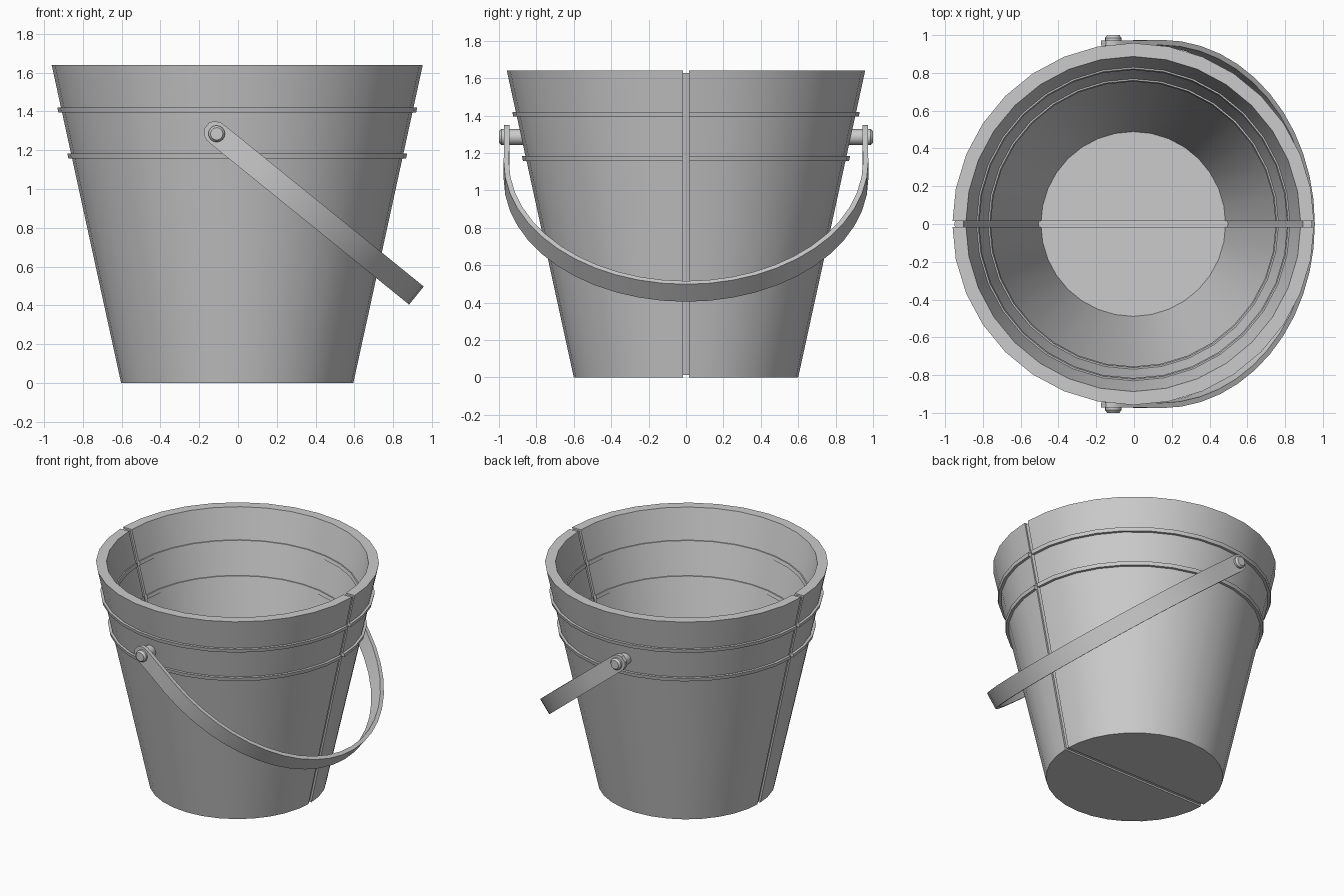
import bpy, bmesh, math
from mathutils import Vector

if "Cube" in bpy.data.objects:
    bpy.data.objects.remove(bpy.data.objects["Cube"])

CX = -0.004          # bucket axis
GAP = 0.016          # half width of the seam groove
SIDES = 32
H = 1.64


def finish(bm, name, angle=35):
    bmesh.ops.recalc_face_normals(bm, faces=bm.faces)
    me = bpy.data.meshes.new(name)
    bm.to_mesh(me)
    bm.free()
    ob = bpy.data.objects.new(name, me)
    bpy.context.collection.objects.link(ob)
    bpy.ops.object.select_all(action='DESELECT')
    ob.select_set(True)
    bpy.context.view_layer.objects.active = ob
    bpy.ops.object.shade_smooth_by_angle(angle=math.radians(angle))
    return ob


def lathe(profile, centre, axis, sides):
    """Spin (radius, height) points round the given axis."""
    bm = bmesh.new()
    centre, axis = Vector(centre), Vector(axis)
    rad = Vector((1, 0, 0))
    vs = [bm.verts.new(centre + rad * r + axis * h) for r, h in profile]
    es = [bm.edges.new(p) for p in zip(vs, vs[1:])]
    bmesh.ops.spin(bm, geom=vs + es, cent=centre, axis=axis,
                   angle=math.tau, steps=sides, use_merge=True)
    bmesh.ops.remove_doubles(bm, verts=bm.verts, dist=1e-5)
    return bm


def cut(bm, y, sign):
    """Keep the side of the plane at y that lies along sign, and cap it."""
    res = bmesh.ops.bisect_plane(
        bm, geom=bm.verts[:] + bm.edges[:] + bm.faces[:], dist=1e-6,
        plane_co=(0, y, 0), plane_no=(0, -sign, 0), clear_outer=True)
    edges = [e for e in res['geom_cut'] if isinstance(e, bmesh.types.BMEdge)]
    bmesh.ops.holes_fill(bm, edges=edges, sides=0)


def outer(z):
    return 0.60 + 0.358 * z / H


def inner(z):
    return 0.489 + 0.398 * (z - 0.1) / (H - 0.1)


def band(wall, z, d):
    """Raised hoop on a wall, from low to high."""
    a, b = z - 0.013, z + 0.013
    return [(wall(a), a), (wall(a) + d, a), (wall(b) + d, b), (wall(b), b)]


# bucket halves: wall, floor and both hoops in one profile
HOOPS = (1.17, 1.407)
profile = [(0, 0), (0.60, 0)]
for z in HOOPS:
    profile += band(outer, z, 0.019)
profile += [(outer(H), H), (inner(H), H)]
for z in reversed(HOOPS):
    profile += reversed(band(inner, z, -0.008))
profile += [(0.489, 0.1), (0, 0.1)]
for name, s in (("bucket_front_half", -1), ("bucket_back_half", 1)):
    bm = lathe(profile, (CX, 0, 0), (0, 0, 1), SIDES)
    cut(bm, s * GAP, s)
    finish(bm, name)

# recessed strip that joins the halves
g = 0.012
strip = [(0, g), (0.60 - g, g), (outer(H) - g, H - g),
         (inner(H) + g, H - g), (0.489 + g, 0.1 - g), (0, 0.1 - g)]
bm = lathe(strip, (CX, 0, 0), (0, 0, 1), SIDES)
cut(bm, -GAP, 1)
cut(bm, GAP, -1)
finish(bm, "seam_strip")

# handle: flat strap swept along a U, hanging at 39 degrees
PIVOT = Vector((-0.11, 0, 1.285))
A = math.radians(39)
U = Vector((math.cos(A), 0, -math.sin(A)))
W = Vector((math.sin(A), 0, math.cos(A)))
Y = Vector((0, 1, 0))
ends = [(-0.066, 0.022), (-0.048, 0.045), (-0.02, 0.058), (0.02, 0.06), (0.15, 0.06)]
path = [(u, 0.972, hw) for u, hw in ends]
N = 24
for i in range(N + 1):
    t = math.pi * i / N
    path.append((0.28 + 1.045 * math.sin(t), 0.975 * math.cos(t), 0.06))
path += [(u, -0.972, hw) for u, hw in reversed(ends)]
bm = bmesh.new()
rings = []
for i, (u, y, hw) in enumerate(path):
    p, q = path[max(i - 1, 0)], path[min(i + 1, len(path) - 1)]
    tan = Vector((q[0] - p[0], q[1] - p[1])).normalized()
    iu, iy = u + tan.y * 0.028, y - tan.x * 0.028
    rings.append([bm.verts.new(PIVOT + U * a + Y * b + W * c) for a, b, c in
                  ((u, y, -hw), (u, y, hw), (iu, iy, hw), (iu, iy, -hw))])
for a, b in zip(rings, rings[1:]):
    for k in range(4):
        bm.faces.new((a[k], a[(k + 1) % 4], b[(k + 1) % 4], b[k]))
bm.faces.new(rings[0])
bm.faces.new(rings[-1])
finish(bm, "handle_strap")

# pivot pins with chamfered heads
pin = [(0, 0.85), (0.043, 0.85), (0.043, 0.986), (0.032, 1.0), (0, 1.0)]
for name, s in (("front_pin", -1), ("back_pin", 1)):
    finish(lathe(pin, PIVOT, (0, s, 0), 16), name)
